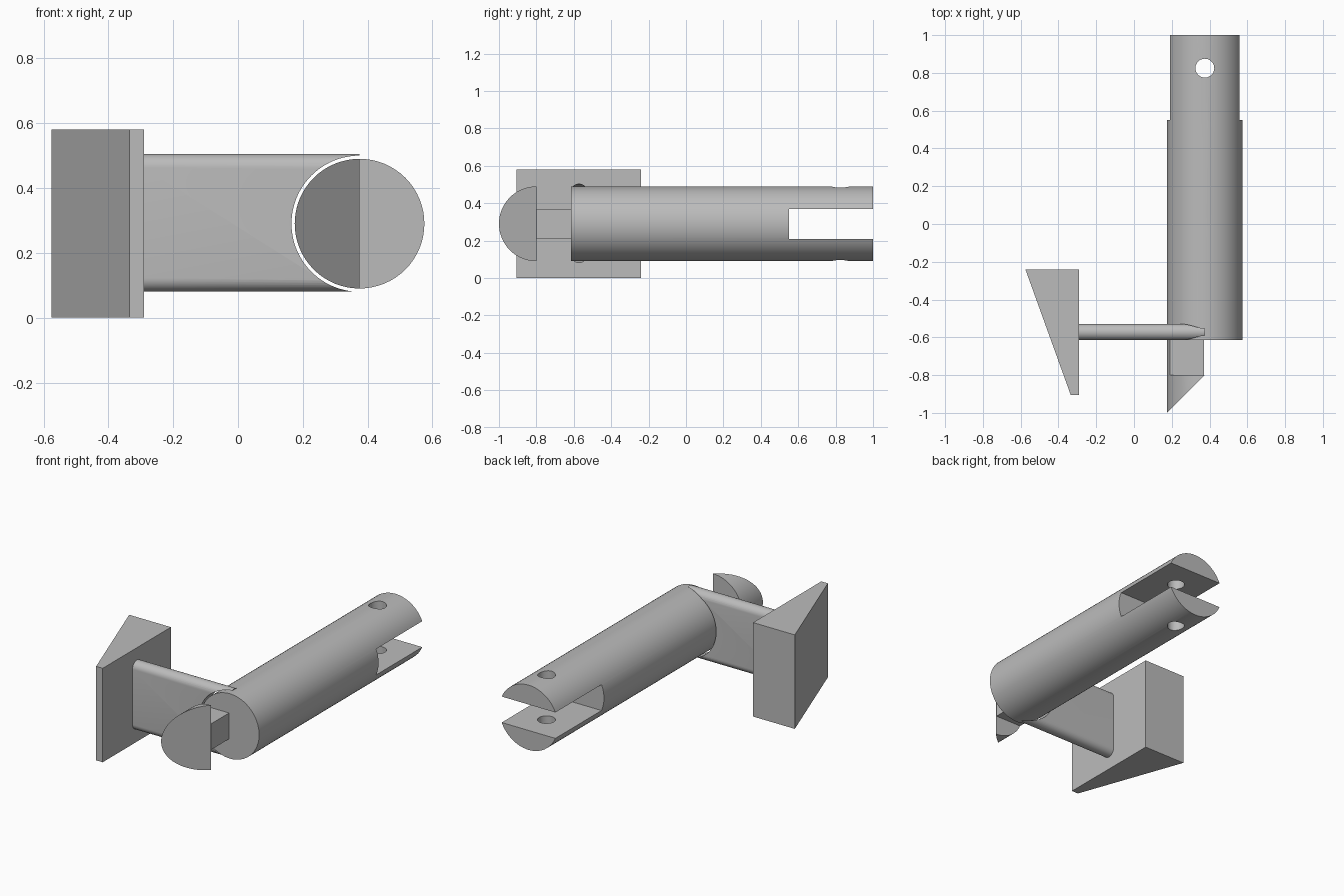
import bpy, bmesh
from math import pi, cos, sin, asin, radians

if "Cube" in bpy.data.objects:
    bpy.data.objects.remove(bpy.data.objects["Cube"], do_unlink=True)

GREY = (0.5, 0.5, 0.5, 1)
metal = bpy.data.materials.new("plain grey")
metal.use_nodes = True
metal.diffuse_color = GREY
metal.node_tree.nodes["Principled BSDF"].inputs["Base Color"].default_value = GREY

CX, CZ, R = 0.375, 0.29, 0.2      # barrel axis and radius
SLOT = 0.08                       # half height of slot and neck
END = -0.615                      # front end of the barrel


def arc(cx, cy, r, start, stop, n):
    return [(cx + r * cos(start + (stop - start) * i / n),
             cy + r * sin(start + (stop - start) * i / n)) for i in range(n + 1)]


def circle(cx, cy, r, n):
    return arc(cx, cy, r, 0, 2 * pi, n)[:-1]


def prism(name, points, axis, lo, hi, shape=None):
    """Extrude a 2D outline along an axis; shape may move the vertices."""
    place = {"x": lambda a, b, t: (t, a, b),
             "y": lambda a, b, t: (a, t, b),
             "z": lambda a, b, t: (a, b, t)}[axis]
    bm = bmesh.new()
    rings = [[bm.verts.new(place(a, b, t)) for a, b in points] for t in (lo, hi)]
    for ring in rings:
        bm.faces.new(ring)
    n = len(points)
    for i in range(n):
        j = (i + 1) % n
        bm.faces.new((rings[0][i], rings[0][j], rings[1][j], rings[1][i]))
    if shape:
        for v in bm.verts:
            shape(v.co)
        bmesh.ops.remove_doubles(bm, verts=bm.verts, dist=0.0001)
    bmesh.ops.recalc_face_normals(bm, faces=bm.faces)
    mesh = bpy.data.meshes.new(name)
    bm.to_mesh(mesh)
    bm.free()
    mesh.materials.append(metal)
    obj = bpy.data.objects.new(name, mesh)
    bpy.context.collection.objects.link(obj)
    return obj


def cut(obj, *cutters):
    for c in cutters:
        mod = obj.modifiers.new("cut", "BOOLEAN")
        mod.operation, mod.solver, mod.object = "DIFFERENCE", "EXACT", c
    bpy.context.view_layer.update()
    graph = bpy.context.evaluated_depsgraph_get()
    mesh = bpy.data.meshes.new_from_object(obj.evaluated_get(graph))
    obj.modifiers.clear()
    obj.data = mesh
    for c in cutters:
        bpy.data.objects.remove(c, do_unlink=True)


def smooth(obj):
    obj.data.shade_smooth()
    obj.data.set_sharp_from_angle(angle=radians(30))


# Barrel with a forked rear end and a pin hole through both prongs
barrel = prism("barrel", circle(CX, CZ, R, 64), "y", END, 1)
fork_slot = prism("slot_cutter", [(0.55, CZ - SLOT), (1.1, CZ - SLOT),
                                  (1.1, CZ + SLOT), (0.55, CZ + SLOT)], "x", 0, 0.8)
pin_hole = prism("hole_cutter", circle(CX, 0.825, 0.05, 32), "z", -0.1, 0.7)
cut(barrel, fork_slot, pin_hole)

# Flat arm with round edges, scooped out to clear the barrel
AY, AR = -0.572, 0.0425
outline = (arc(AY, 0.505 - AR, AR, 0, pi, 16) + arc(AY, 0.08 + AR, AR, pi, 2 * pi, 16))
arm = prism("arm", outline, "x", -0.29, CX)
cut(arm, prism("scoop_cutter", circle(CX, CZ, 0.21, 96), "y", -0.8, -0.3))

# Wedge-shaped thumb plate
plate = prism("thumb_plate", [(-0.575, -0.24), (-0.29, -0.24),
                              (-0.29, -0.905), (-0.335, -0.905)], "z", 0, 0.58)

# Neck following the barrel surface on its outer side
a = asin(SLOT / R)
neck = prism("latch_neck", arc(CX, CZ, R, pi - a, pi + a, 10)
             + [(CX - 0.005, CZ - SLOT), (CX - 0.005, CZ + SLOT)], "y", -0.8, END)


# Half-round latch head with a slanted front
def slant(co):
    if co.y < -0.9:
        co.y = -0.8 - (CX - co.x)


head = prism("latch_head", arc(CX, CZ, R, pi / 2, 3 * pi / 2, 32), "y", -1, -0.8, slant)

for part in (barrel, arm, plate, neck, head):
    smooth(part)
